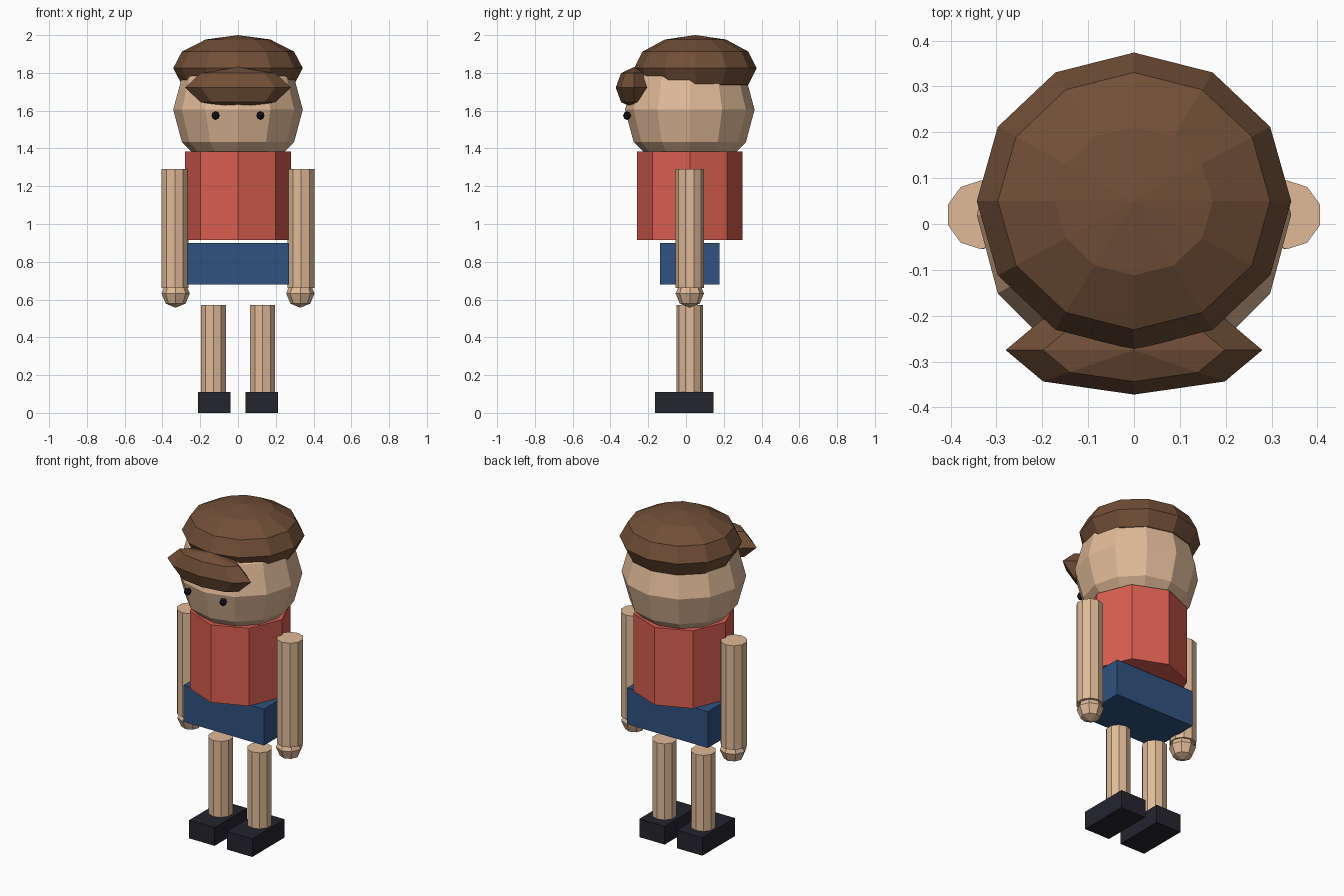
import bpy
import math

if "Cube" in bpy.data.objects:
    bpy.data.objects.remove(bpy.data.objects["Cube"])


def material(name, r, g, b):
    """Flat colour from 0-255 display values."""
    def lin(c):
        c /= 255
        return c / 12.92 if c <= 0.04045 else ((c + 0.055) / 1.055) ** 2.4
    m = bpy.data.materials.new(name)
    m.diffuse_color = (lin(r), lin(g), lin(b), 1)
    m.use_nodes = True
    m.node_tree.nodes["Principled BSDF"].inputs["Base Color"].default_value = m.diffuse_color
    return m


skin = material("skin", 224, 186, 152)
red = material("shirt red", 217, 94, 80)
blue = material("shorts blue", 48, 82, 128)
brown = material("hair brown", 113, 79, 55)
dark = material("shoe black", 36, 36, 46)
black = material("eye black", 26, 26, 33)


def finish(name, mat):
    ob = bpy.context.object
    ob.name = ob.data.name = name
    ob.data.materials.append(mat)
    bpy.ops.object.transform_apply(location=False, rotation=False, scale=True)
    return ob


def ball(name, mat, centre, radii, segments, rings):
    bpy.ops.mesh.primitive_uv_sphere_add(segments=segments, ring_count=rings,
                                         radius=1, location=centre)
    bpy.context.object.scale = radii
    return finish(name, mat)


def tube(name, mat, x, y, z0, z1, radius, sides):
    bpy.ops.mesh.primitive_cylinder_add(vertices=sides, radius=radius, depth=z1 - z0,
                                        location=(x, y, (z0 + z1) / 2))
    return finish(name, mat)


def box(name, mat, centre, size):
    bpy.ops.mesh.primitive_cube_add(size=1, location=centre)
    bpy.context.object.scale = size
    return finish(name, mat)


# Head and hair
ball("head", skin, (0, 0.02, 1.605), (0.343, 0.343, 0.343), 12, 6)
ball("hair_cap", brown, (0, 0.05, 1.825), (0.343, 0.324, 0.175), 12, 6)
ball("hair_fringe", brown, (0, -0.275, 1.722), (0.28, 0.097, 0.109), 8, 4)

# Torso and shorts
tube("shirt", red, 0, 0.02, 0.915, 1.385, 0.28, 8)
box("shorts", blue, (0, 0.02, 0.79), (0.54, 0.315, 0.22))

# Paired parts
for side, s in (("left", 1), ("right", -1)):
    ball(f"{side}_eye", black, (s * 0.119, -0.312, 1.574), (0.021, 0.021, 0.023), 8, 4)
    tube(f"{side}_arm", skin, s * 0.334, 0.02, 0.66, 1.29, 0.075, 10)
    ball(f"{side}_hand", skin, (s * 0.33, 0.02, 0.632), (0.075, 0.075, 0.075), 8, 4)
    tube(f"{side}_leg", skin, s * 0.13, 0.02, 0.10, 0.57, 0.07, 10)
    box(f"{side}_shoe", dark, (s * 0.126, -0.01, 0.055), (0.17, 0.31, 0.11))
